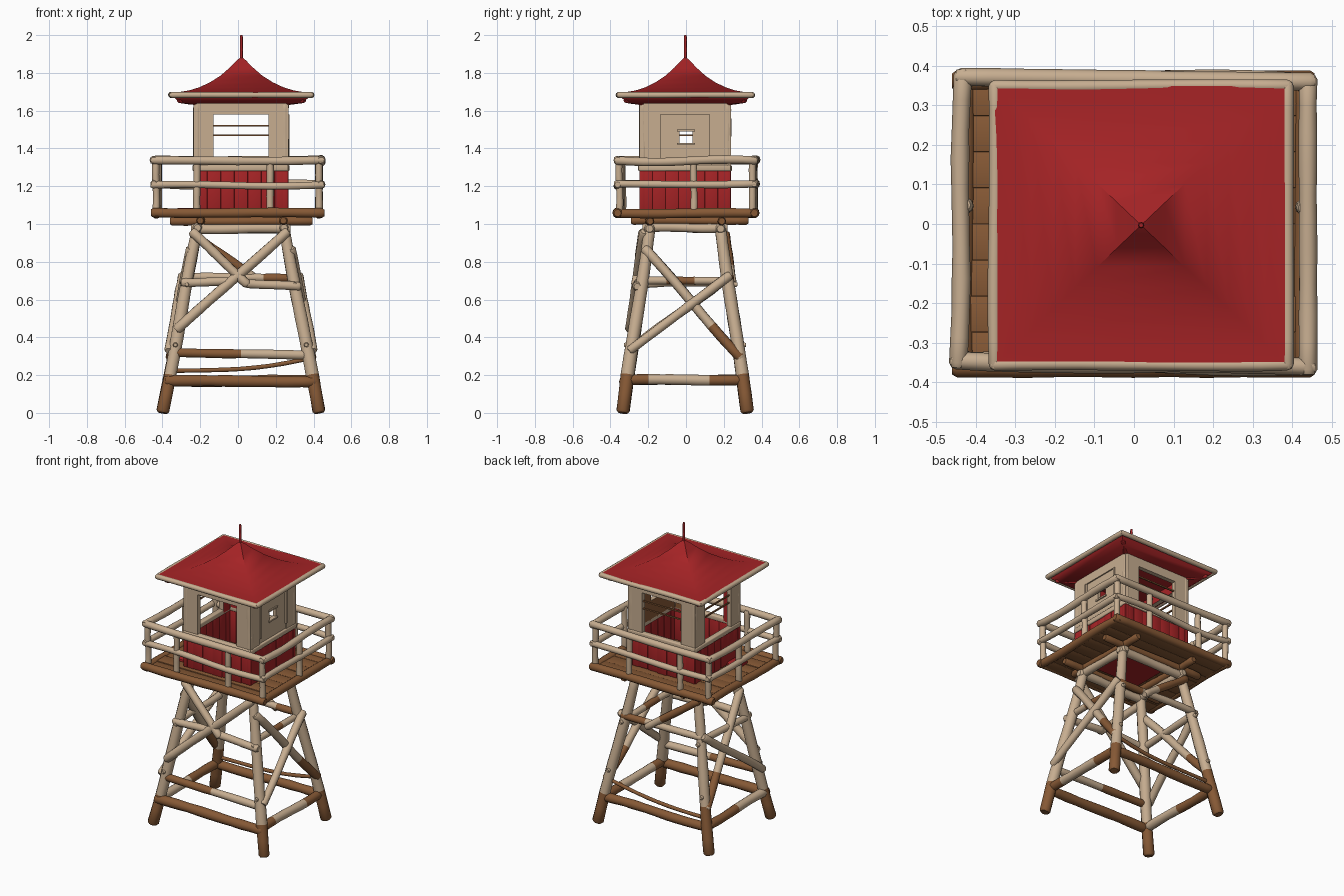
import bpy, bmesh, math, random
from mathutils import Vector

random.seed(4)
if "Cube" in bpy.data.objects:
    bpy.data.objects.remove(bpy.data.objects["Cube"])


def material(name, rgb):
    m = bpy.data.materials.new(name)
    m.use_nodes = True
    m.diffuse_color = (*rgb, 1)
    m.node_tree.nodes["Principled BSDF"].inputs["Base Color"].default_value = (*rgb, 1)
    return m


MATS = [material("weathered_cream", (0.57, 0.42, 0.28)),
        material("bare_wood", (0.24, 0.10, 0.036)),
        material("red_paint", (0.38, 0.017, 0.019))]
CREAM, WOOD, RED = range(3)
made = []


def finish(name, bm):
    bmesh.ops.recalc_face_normals(bm, faces=bm.faces)
    mesh = bpy.data.meshes.new(name)
    bm.to_mesh(mesh)
    bm.free()
    for m in MATS:
        mesh.materials.append(m)
    ob = bpy.data.objects.new(name, mesh)
    bpy.context.collection.objects.link(ob)
    made.append(ob)
    return ob


def beam(name, a, b, r, mat=CREAM, patches=(), wobble=0.005, r2=None, sag=0.0, sides=10):
    """Slightly crooked log from a to b; patches are (start, end, material)."""
    a, b = Vector(a), Vector(b)
    r2 = r if r2 is None else r2
    rot = (b - a).to_track_quat('Z', 'Y')
    u, v = rot @ Vector((1, 0, 0)), rot @ Vector((0, 1, 0))
    p, q = random.uniform(-1, 1) * wobble, random.uniform(-1, 1) * wobble
    length = (b - a).length
    ts = [0, 0.012 / length] + [i / 10 for i in range(1, 10)] + [1 - 0.012 / length, 1]
    bm = bmesh.new()
    rings = []
    for i, t in enumerate(ts):
        c = a.lerp(b, t) + (u * p + v * q) * math.sin(t * math.pi * 2)
        c.z -= sag * math.sin(t * math.pi)
        rad = (r + (r2 - r) * t) * (0.72 if i in (0, len(ts) - 1) else random.uniform(0.95, 1.05))
        rings.append([bm.verts.new(c + (u * math.cos(k) + v * math.sin(k)) * rad)
                      for k in [math.tau * j / sides for j in range(sides)]])
    for i in range(len(ts) - 1):
        mid = (ts[i] + ts[i + 1]) / 2
        m = next((pm for s, e, pm in patches if s <= mid <= e), mat)
        for j in range(sides):
            k = (j + 1) % sides
            f = bm.faces.new((rings[i][j], rings[i][k], rings[i + 1][k], rings[i + 1][j]))
            f.material_index = m
    for ring, t in ((rings[0], 0), (rings[-1], 1)):
        bm.faces.new(ring).material_index = next((pm for s, e, pm in patches if s <= t <= e), mat)
    return finish(name, bm)


def boxes(name, parts, mat=CREAM, bevel=0.0, rule=None):
    """Several boxes, each (x0, x1, y0, y1, z0, z1), joined in one mesh."""
    bm = bmesh.new()
    for x0, x1, y0, y1, z0, z1 in parts:
        for w in bmesh.ops.create_cube(bm, size=1)["verts"]:
            w.co = (x1 if w.co.x > 0 else x0, y1 if w.co.y > 0 else y0, z1 if w.co.z > 0 else z0)
    if bevel:
        bmesh.ops.bevel(bm, geom=list(bm.edges), offset=bevel, segments=2, profile=0.5, affect='EDGES')
    bm.normal_update()
    for f in bm.faces:
        f.material_index = rule(f) if rule else mat
    return finish(name, bm)


# Splayed legs, bare wood at the feet
def leg_point(sx, sy, z):
    x = 0.015 + sx * (0.415 - 0.19 * z)
    y = -0.005 + sy * (0.33 - 0.145 * z)
    return Vector((x, y, z))


for sx in (-1, 1):
    for sy in (-1, 1):
        side = ("front" if sy < 0 else "back") + ("_left" if sx > 0 else "_right")
        bare = 0.3 if (sx, sy) == (-1, 1) else 0.2
        beam(side + "_leg", leg_point(sx, sy, 0), leg_point(sx, sy, 1.0), 0.036, CREAM,
             [(0, bare, WOOD)], 0.004, 0.031)
        # Bolt heads where the braces meet the leg
        for z in (0.36, 0.68):
            p = leg_point(sx, sy, z)
            beam(side + "_bolt", p, p + Vector((0, sy * 0.045, 0)), 0.013, wobble=0, sides=8)


def between(name, c0, z0, c1, z1, r, out=0.0, ext=0.02, **kw):
    """Beam between two legs, pushed outward and run past its ends."""
    a, b = leg_point(*c0, z0), leg_point(*c1, z1)
    push = Vector((c0[0] + c1[0], c0[1] + c1[1], 0)) * 0.5 * out
    d = (b - a).normalized() * ext
    return beam(name, a + push - d, b + push + d, r, **kw)


FR, FL, BR, BL = (-1, -1), (1, -1), (-1, 1), (1, 1)

# Lower beams
between("front_low_beam", FR, 0.17, FL, 0.165, 0.031, 0.01, mat=WOOD)
between("back_low_beam", BR, 0.17, BL, 0.17, 0.029, mat=WOOD)
between("left_low_beam", FL, 0.175, BL, 0.175, 0.029, patches=[(0, 0.2, WOOD), (0.66, 1, WOOD)])
between("right_low_beam", FR, 0.175, BR, 0.175, 0.029, patches=[(0.5, 1, WOOD)])
between("front_second_beam", FR, 0.32, FL, 0.305, 0.025, 0.005, patches=[(0, 0.5, WOOD)])
between("back_sagging_beam", BR, 0.225, BL, 0.29, 0.012, mat=WOOD, sag=0.025)

# Middle beams and diagonal braces
between("front_mid_beam_right", FR, 0.69, (-0.2, -1), 0.695, 0.024, 0.02)
between("front_mid_beam_left", (0.1, -1), 0.685, FL, 0.67, 0.024, 0.02)
between("back_mid_beam", BR, 0.72, BL, 0.715, 0.023, 0.01, patches=[(0.7, 1, WOOD)])
between("left_mid_beam", FL, 0.7, BL, 0.7, 0.022, -0.01, patches=[(0.3, 0.55, WOOD)])
between("right_mid_beam", FR, 0.68, BR, 0.7, 0.022, 0.01)
between("front_long_brace", FR, 0.45, FL, 0.95, 0.027, 0.025)
between("front_short_brace", FR, 0.95, (0.13, -1), 0.69, 0.025, 0.03)
between("back_brace", BR, 0.94, (0.35, 1), 0.7, 0.024, 0.02, patches=[(0, 0.7, WOOD)])
for sx, label in ((1, "left"), (-1, "right")):
    between(label + "_falling_brace", (sx, -1), 0.86, (sx, 1), 0.3, 0.026, 0.015,
            patches=[(0.75, 0.95, WOOD)])
    between(label + "_rising_brace", (sx, -1), 0.34, (sx, 1), 0.72, 0.025, 0.03)

# Leg caps and floor joists
for sy in (-1, 1):
    beam("cap_beam", leg_point(-1.15, sy, 0.975), leg_point(1.15, sy, 0.975), 0.027)
    beam("long_joist", (-0.36, sy * 0.19, 1.015), (0.395, sy * 0.19, 1.015), 0.024, WOOD)
for sx in (-1, 1):
    beam("cap_beam_side", leg_point(sx, -1.2, 0.98), leg_point(sx, 1.2, 0.98), 0.025)
    beam("cross_joist", (0.02 + sx * 0.22, -0.29, 1.018), (0.02 + sx * 0.22, 0.33, 1.018), 0.023, WOOD)

# Plank deck with rim
DX, DY, N = 0.44, 0.365, 8
step = 2 * DY / N
boxes("deck_planks", [(-DX, DX, -DY + i * step, -DY + (i + 1) * step, 1.037,
                       1.066 + random.uniform(0, 0.005)) for i in range(N)], WOOD, 0.002)
for s in (-1, 1):
    beam("deck_rim_long", (-0.46, s * 0.362, 1.06), (0.457, s * 0.362, 1.058), 0.026, WOOD, wobble=0.003)
    beam("deck_rim_short", (s * 0.43, -0.38, 1.057), (s * 0.43, 0.38, 1.057), 0.026, WOOD, wobble=0.003)
boxes("cabin_floor_underside", [(-0.16, 0.19, -0.16, 0.15, 1.03, 1.04)], RED)
boxes("loose_red_board", [(-0.32, -0.22, -0.2, -0.1, 1.068, 1.085)], RED, 0.003)

# Railing
corners = [Vector(c) for c in ((-0.445, -0.345, 0), (0.44, -0.362, 0), (0.44, 0.36, 0), (-0.432, 0.372, 0))]
mid_posts = [(0.25, 0.7), (0.56,), (0.3, 0.75), (0.45,)]
for i, c in enumerate(corners):
    n = corners[(i + 1) % 4]
    d = (n - c).normalized() * 0.018
    for z, r in ((1.34, 0.023), (1.21, 0.02)):
        up = Vector((0, 0, z + random.uniform(-0.004, 0.004)))
        beam("railing_bar", c - d + up, n + d + up, r, wobble=0.009, sag=0.004)
    for t in (0,) + mid_posts[i]:
        p = c.lerp(n, t) * 0.975
        beam("railing_post", p + Vector((0, 0, 1.06)), p + Vector((0, 0, 1.345)), 0.019, wobble=0.003)

# Cabin walls: u runs along a wall, d is depth inward from its face
H = 0.242


def wall(k, u0, u1, d0, d1, z0, z1):
    ang = k * math.pi / 2
    pts = [(u * math.cos(ang) + (H - d) * math.sin(ang), u * math.sin(ang) - (H - d) * math.cos(ang))
           for u, d in ((u0, d0), (u1, d1))]
    xs, ys = sorted(p[0] * 1.035 + 0.016 for p in pts), sorted(p[1] - 0.005 for p in pts)
    return (*xs, *ys, z0, z1)


def inside_paint(f):
    """Cream outside; inner faces red on one half and bare on the other."""
    c, n = f.calc_center_median(), f.normal
    inner = abs(c.x - 0.016) < 0.226 and abs(c.y + 0.005) < 0.217
    if inner and abs(n.z) < 0.5 and n.x * (c.x - 0.016) + n.y * (c.y + 0.005) < -0.05:
        return RED if c.x < 0.016 else WOOD
    return CREAM


boards, upper, sills, wires = [], [], [], []
for k in range(4):
    w = 2 * H / 7
    for i in range(7):
        boards.append(wall(k, -H + i * w, -H + (i + 1) * w, random.uniform(0, 0.006), 0.028,
                           1.062 + random.uniform(0, 0.012), 1.29))
    sills.append(wall(k, -H, H, -0.006, 0.03, 1.28, 1.312))
    upper.append(wall(k, -H, H, 0, 0.03, 1.58, 1.645))
    for s in (-1, 1):
        upper.append(wall(k, *sorted((s * 0.14, s * H)), 0, 0.03, 1.29, 1.6))
    if k in (2, 3):
        wires += [wall(k, -0.15, 0.15, 0.012, 0.02, z, z + 0.009) for z in (1.465, 1.515)]

# Closed shutter wall with a small hatch and a thin frame
upper += [wall(1, -0.145, -0.03, 0.008, 0.03, 1.3, 1.59), wall(1, 0.04, 0.145, 0.008, 0.03, 1.3, 1.59),
          wall(1, -0.035, 0.045, 0.008, 0.03, 1.3, 1.43), wall(1, -0.035, 0.045, 0.008, 0.03, 1.49, 1.59)]
frame = [wall(1, u, u + 0.012, -0.005, 0.01, 1.35, 1.58) for u in (-0.142, 0.13)]
frame += [wall(1, -0.042, 0.052, 0.0, 0.01, z, z + 0.01) for z in (1.42, 1.49)]
boxes("cabin_lower_boards", boards, RED, 0.002)
boxes("cabin_upper_walls", upper, rule=inside_paint)
boxes("window_sills", sills, CREAM, 0.006)
boxes("shutter_frame", frame)
boxes("window_wires", wires, WOOD)
for sx in (-1, 1):
    for sy in (-1, 1):
        p = Vector((0.016 + sx * 0.232, -0.005 + sy * 0.224, 1.29))
        beam("cabin_corner_post", p, p + Vector((0, 0, 0.35)), 0.021, wobble=0.001)

# Concave hipped roof with its soffit
CX, CY, RX, RY = 0.018, -0.003, 0.37, 0.352
profile = [(0.0, 1.64), (0.86, 1.638), (0.95, 1.665), (0.99, 1.685), (1.0, 1.697), (0.88, 1.699),
           (0.75, 1.707), (0.6, 1.724), (0.45, 1.75), (0.3, 1.785), (0.16, 1.83), (0.06, 1.868), (0.0, 1.885)]
bm = bmesh.new()
rings = [[bm.verts.new((CX + sx * RX * s, CY + sy * RY * s, z))
          for sx, sy in ((-1, -1), (1, -1), (1, 1), (-1, 1))] for s, z in profile]
for lo, hi in zip(rings, rings[1:]):
    for j in range(4):
        bm.faces.new((lo[j], lo[(j + 1) % 4], hi[(j + 1) % 4], hi[j])).material_index = RED
bmesh.ops.remove_doubles(bm, verts=bm.verts, dist=0.0005)
finish("roof", bm)

# Eave trim, soffit rafters and spire
for s in (-1, 1):
    beam("eave_trim_long", (CX - RX - 0.01, CY + s * RY, 1.683), (CX + RX + 0.01, CY + s * RY, 1.683),
         0.016, wobble=0.002)
    beam("eave_trim_short", (CX + s * RX, CY - RY - 0.01, 1.683), (CX + s * RX, CY + RY + 0.01, 1.683),
         0.016, wobble=0.002)
    for t in (-1, 1):
        beam("soffit_rafter", (CX + s * 0.22, CY + t * 0.21, 1.64), (CX + s * 0.335, CY + t * 0.32, 1.655),
             0.014, RED, wobble=0)
beam("spire", (CX, CY, 1.86), (CX, CY, 2.0), 0.008, RED, wobble=0, sides=8)

# Soft shading on logs, crisp edges on boards
bpy.ops.object.select_all(action='DESELECT')
for ob in made:
    ob.select_set(True)
bpy.context.view_layer.objects.active = made[0]
bpy.ops.object.shade_smooth_by_angle(angle=math.radians(48))
